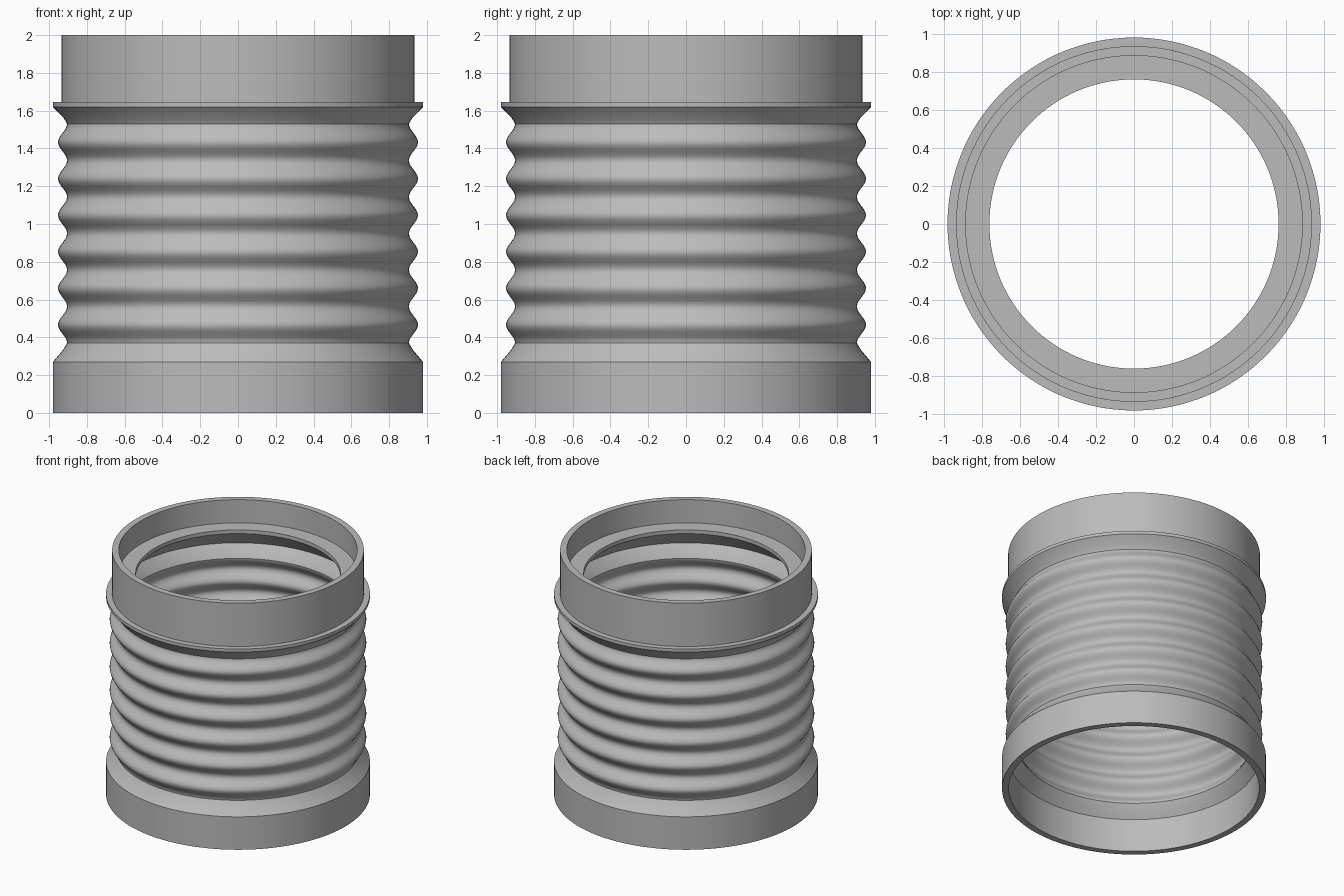
import bpy
import bmesh
from math import cos, sin, pi, radians

if "Cube" in bpy.data.objects:
    bpy.data.objects.remove(bpy.data.objects["Cube"], do_unlink=True)

SEGMENTS = 128
FIRST_VALLEY, LAST_VALLEY, RIBS, STEPS = 0.37, 1.53, 6, 14


def ribs(valley_radius, depth):
    """Wavy bellows wall, bottom to top, with one bulge per rib."""
    count = RIBS * STEPS
    pts = []
    for i in range(count + 1):
        z = FIRST_VALLEY + (LAST_VALLEY - FIRST_VALLEY) * i / count
        bulge = (1 - cos(2 * pi * i / STEPS)) / 2
        pts.append((valley_radius + depth * bulge, z))
    return pts


def lathe(name, profile, material):
    """Spin a closed (radius, z) profile around the z axis."""
    bm = bmesh.new()
    rings = []
    for r, z in profile:
        rings.append([bm.verts.new((r * cos(2 * pi * s / SEGMENTS),
                                    r * sin(2 * pi * s / SEGMENTS), z))
                      for s in range(SEGMENTS)])
    for k, lower in enumerate(rings):
        upper = rings[(k + 1) % len(rings)]
        for s in range(SEGMENTS):
            t = (s + 1) % SEGMENTS
            bm.faces.new((lower[s], lower[t], upper[t], upper[s]))
    bmesh.ops.recalc_face_normals(bm, faces=bm.faces)
    mesh = bpy.data.meshes.new(name)
    bm.to_mesh(mesh)
    bm.free()
    mesh.materials.append(material)
    obj = bpy.data.objects.new(name, mesh)
    bpy.context.collection.objects.link(obj)
    bpy.ops.object.select_all(action="DESELECT")
    obj.select_set(True)
    bpy.context.view_layer.objects.active = obj
    bpy.ops.object.shade_smooth_by_angle(angle=radians(30))
    return obj


grey = bpy.data.materials.new("plain grey")
grey.use_nodes = True
colour = (0.5, 0.5, 0.5, 1)
grey.diffuse_color = colour
grey.node_tree.nodes["Principled BSDF"].inputs["Base Color"].default_value = colour

# Outside: base collar, ribs, flange and upper collar
outside = [(0.98, 0), (0.98, 0.27), (0.925, 0.335)]
outside += ribs(0.905, 0.048)
outside += [(0.922, 1.56), (0.98, 1.62), (0.98, 1.645),
            (0.935, 1.645), (0.935, 2)]

# Inside: collar recess, seat ring, tapered underside, ribs and base socket
inside = [(0.885, 2), (0.885, 1.81), (0.76, 1.81), (0.76, 1.78),
          (0.93, 1.625), (0.877, 1.56)]
inside += reversed(ribs(0.86, 0.048))
inside += [(0.88, 0.335), (0.93, 0.27), (0.93, 0)]

lathe("bellows_sleeve", outside + inside, grey)
